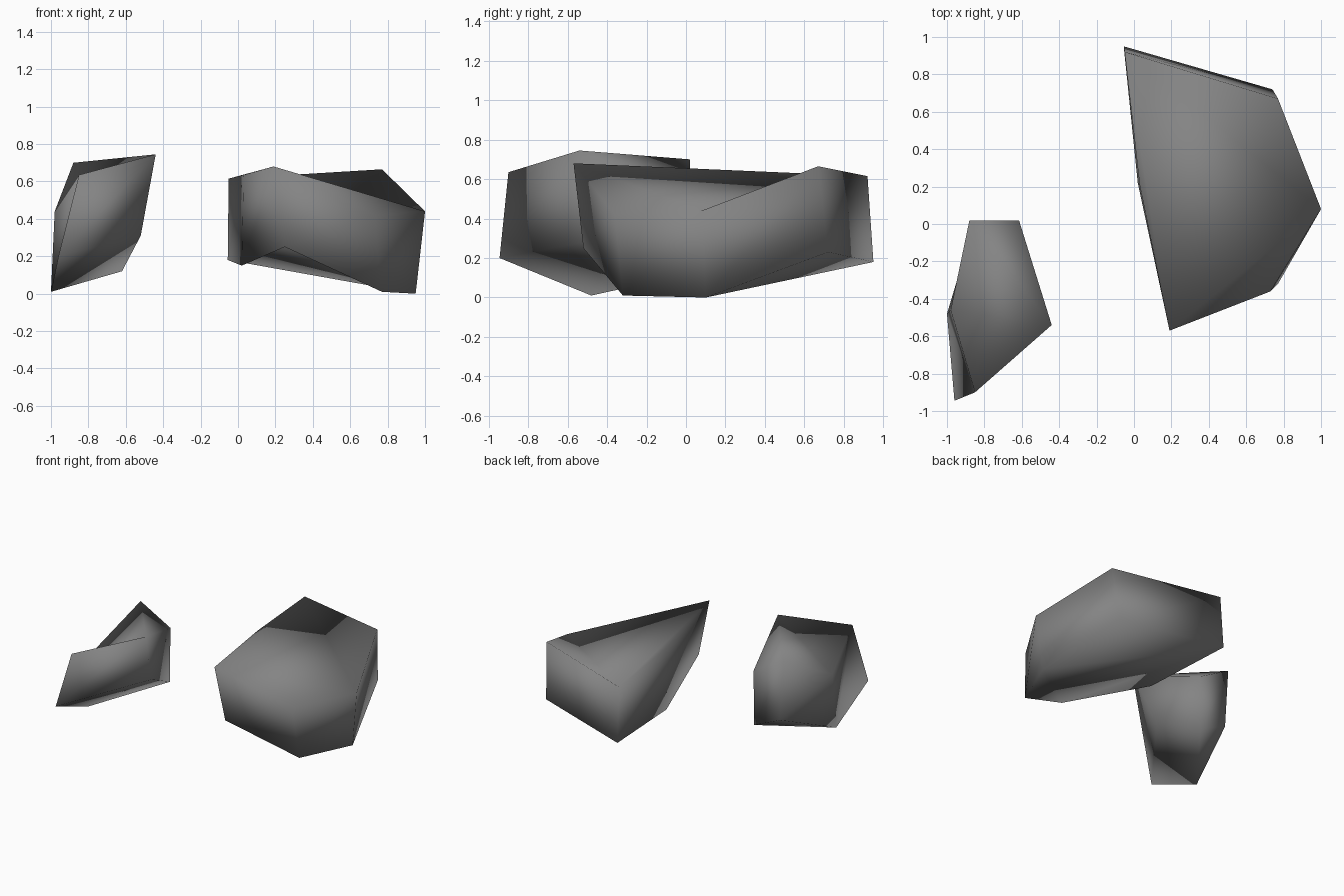
import bpy
import bmesh

default_cube = bpy.data.objects.get("Cube")
if default_cube:
    bpy.data.objects.remove(default_cube, do_unlink=True)

# Plain stone colour
stone = bpy.data.materials.new("grey_stone")
stone.use_nodes = True
stone_colour = (0.23, 0.23, 0.23, 1.0)
stone.diffuse_color = stone_colour
shader = next(n for n in stone.node_tree.nodes if n.type == "BSDF_PRINCIPLED")
shader.inputs["Base Color"].default_value = stone_colour
shader.inputs["Roughness"].default_value = 0.9


def fan(count, hub):
    """Corner numbers of the triangles that meet at one corner of a ring."""
    return [(hub, (hub + step) % count, (hub + step + 1) % count)
            for step in range(1, count - 1)]


def make_rock(name, upper_ring, lower_ring, top_cap, bottom_cap):
    """Join two irregular rings of corners into a smooth-shaded boulder."""
    bm = bmesh.new()
    upper = [bm.verts.new(point) for point in upper_ring]
    lower = [bm.verts.new(point) for point in lower_ring]
    count = len(upper)

    # Side wall, each panel creased along its rising diagonal
    for i in range(count):
        j = (i + 1) % count
        bm.faces.new((upper[i], upper[j], lower[i]))
        bm.faces.new((upper[j], lower[j], lower[i]))

    # Top with its shallow valley, and the uneven underside
    for ring, cap in ((upper, top_cap), (lower, bottom_cap)):
        for corners in cap:
            bm.faces.new([ring[k] for k in corners])

    bmesh.ops.recalc_face_normals(bm, faces=bm.faces[:])
    for face in bm.faces:
        face.smooth = True

    mesh = bpy.data.meshes.new(name)
    bm.to_mesh(mesh)
    bm.free()
    mesh.materials.append(stone)
    rock = bpy.data.objects.new(name, mesh)
    bpy.context.scene.collection.objects.link(rock)
    return rock


# Large six-sided boulder, folded the same way above and below
hex_cap = [(0, 1, 2), (0, 2, 4), (2, 3, 4), (0, 4, 5)]
make_rock(
    "large_rock",
    [(-.05, .92, .615), (.03, .21, .635), (.19, -.57, .68),
     (.73, -.36, .42), (1, .08, .44), (.77, .67, .665)],
    [(-.055, .95, .18), (.02, .22, .15), (.25, -.52, .25),
     (.77, -.32, .01), (.95, .1, 0), (.74, .72, .23)],
    hex_cap, hex_cap,
)

# Small five-sided boulder
make_rock(
    "small_rock",
    [(-.88, .02, .7), (-.98, -.46, .44), (-.85, -.9, .635),
     (-.44, -.54, .745), (-.615, .02, .555)],
    [(-.85, .02, .22), (-1, -.48, .01), (-.96, -.945, .2),
     (-.52, -.36, .31), (-.62, .02, .12)],
    fan(5, hub=3), fan(5, hub=1),
)
